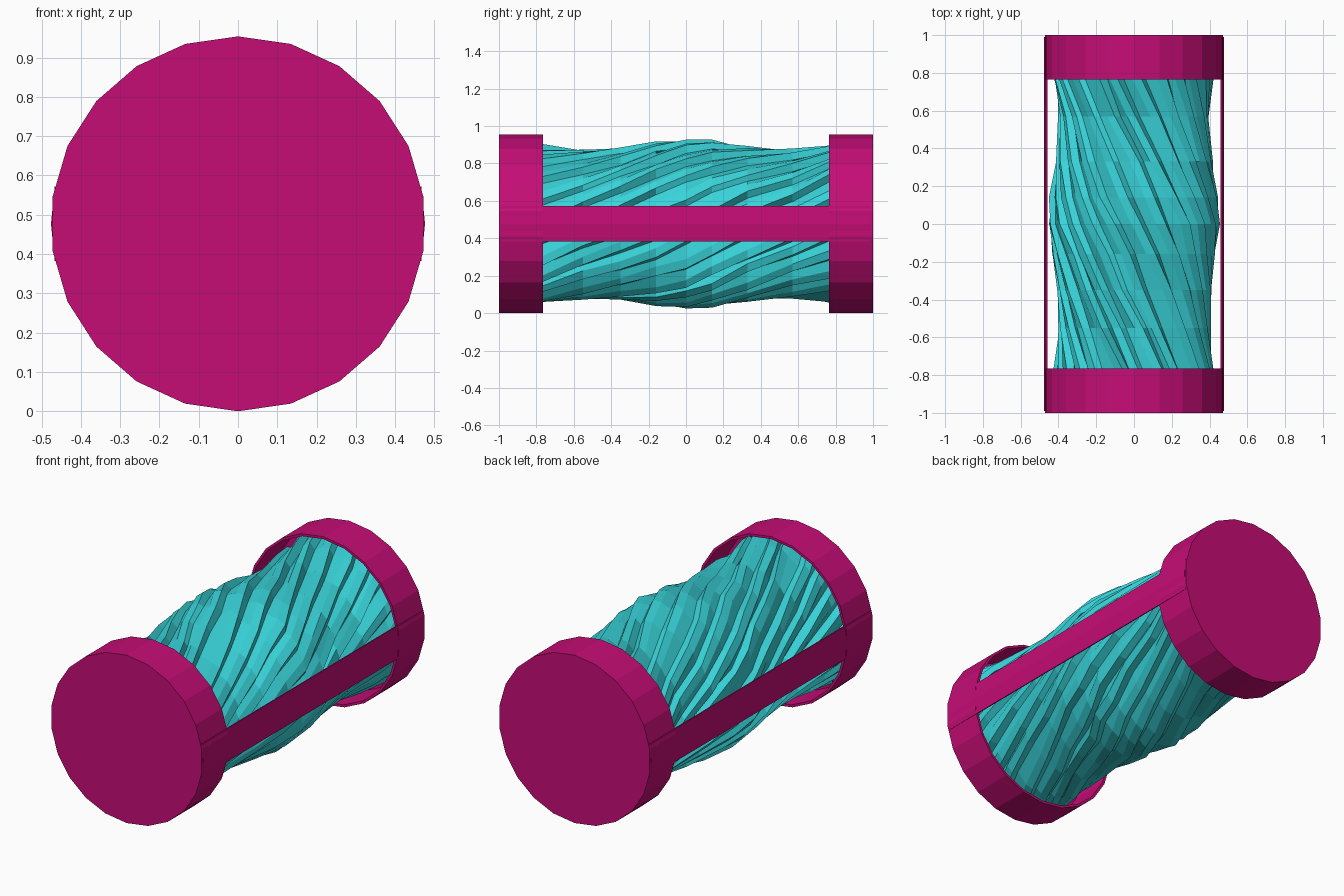
import bpy, bmesh, math, random

if "Cube" in bpy.data.objects:
    bpy.data.objects.remove(bpy.data.objects["Cube"])

random.seed(4)
R = 0.477          # cap radius, also the height of the axis
SIDES = 22


def material(name, rgb):
    m = bpy.data.materials.new(name)
    m.diffuse_color = (*rgb, 1)
    m.use_nodes = True
    m.node_tree.nodes["Principled BSDF"].inputs["Base Color"].default_value = m.diffuse_color
    return m


magenta = material("magenta", (0.56, 0.004, 0.18))
teal = material("teal", (0.04, 0.66, 0.70))


def point(radius, angle, y):
    return (radius * math.cos(angle), y, R + radius * math.sin(angle))


def loft(name, rings, mat, cap_first=False, cap_last=False):
    """Join closed rings of points into a flat shaded skin."""
    bm = bmesh.new()
    loops = [[bm.verts.new(p) for p in ring] for ring in rings]
    n = len(loops[0])
    for a, b in zip(loops, loops[1:]):
        for i in range(n):
            j = (i + 1) % n
            bm.faces.new((a[i], a[j], b[j], b[i]))
    if cap_first:
        bm.faces.new(loops[0])
    if cap_last:
        bm.faces.new(loops[-1])
    bmesh.ops.recalc_face_normals(bm, faces=bm.faces)
    mesh = bpy.data.meshes.new(name)
    bm.to_mesh(mesh)
    bm.free()
    mesh.materials.append(mat)
    ob = bpy.data.objects.new(name, mesh)
    bpy.context.collection.objects.link(ob)
    return ob


# End caps: cups with a thin wall, open toward the middle
for side, label in ((-1, "front_cap"), (1, "back_cap")):
    profile = [(R, 1.0), (R, 0.765), (R - 0.014, 0.765), (R - 0.014, 0.985)]
    rings = [[point(r, math.pi / 2 + 2 * math.pi * i / SIDES, side * y)
              for i in range(SIDES)] for r, y in profile]
    loft(label, rings, magenta, True, True)

# Side strips: thin, slightly bowed bars joining the caps
for side, label in ((0, "right_strip"), (math.pi, "left_strip")):
    arc = [-0.2, 0.0, 0.2]
    rings = [[point(R - 0.001, side + a, y) for a in arc] +
             [point(R - 0.009, side + a, y) for a in reversed(arc)]
             for y in (-0.99, 0.99)]
    loft(label, rings, magenta, True, True)

# Twisted, pleated core: bulged in the middle, necked near both ends
PLEATS = 22
TWIST = 1.12       # radians per unit of length
STATIONS = [(-0.97, 0.445), (-0.77, 0.425), (-0.55, 0.405), (-0.35, 0.415),
            (-0.16, 0.438), (0.0, 0.455), (0.14, 0.448), (0.33, 0.42),
            (0.57, 0.402), (0.77, 0.425), (0.97, 0.445)]
# (fraction of the pleat, depth below the crest)
PLEAT = [(0.0, 0.036), (0.22, 0.0), (0.62, 0.010)]
shift = [random.uniform(-0.05, 0.05) for _ in range(PLEATS)]
rings = []
for y, radius in STATIONS:
    ring = []
    for k in range(PLEATS):
        wobble = shift[k] + random.uniform(-0.03, 0.03)
        depth_scale = random.uniform(0.6, 1.15)
        for frac, depth in PLEAT:
            a = 2 * math.pi * (k + frac) / PLEATS + TWIST * y + wobble
            r = radius - depth * depth_scale + random.uniform(-0.008, 0.004)
            ring.append(point(min(r, 0.459), a, y))
    rings.append(ring)
loft("twisted_core", rings, teal, True, True)
